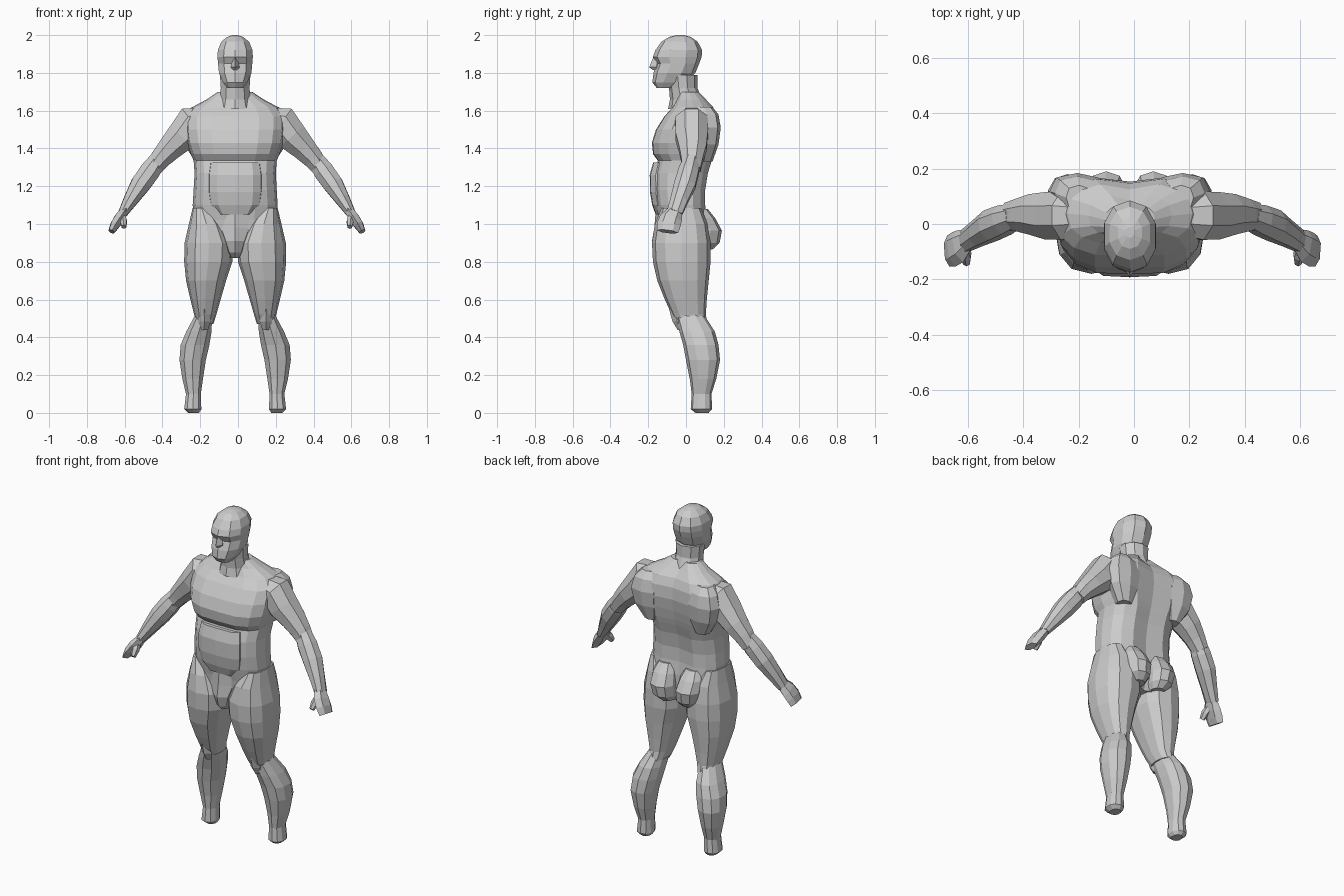
import bpy, bmesh, math
from mathutils import Vector

CX = -0.015  # body centre line

skin = bpy.data.materials.new("plain_grey")
skin.diffuse_color = (0.6, 0.6, 0.6, 1)


def skin_rings(name, rings):
    """Bridge equal rings of points and close both ends."""
    bm = bmesh.new()
    loops = [[bm.verts.new(p) for p in r] for r in rings]
    n = len(loops[0])
    for a, b in zip(loops, loops[1:]):
        for i in range(n):
            j = (i + 1) % n
            bm.faces.new((a[i], a[j], b[j], b[i]))
    bm.faces.new(loops[0])
    bm.faces.new(loops[-1])
    bmesh.ops.recalc_face_normals(bm, faces=bm.faces)
    me = bpy.data.meshes.new(name)
    bm.to_mesh(me)
    bm.free()
    me.materials.append(skin)
    ob = bpy.data.objects.new(name, me)
    bpy.context.collection.objects.link(ob)
    return ob


def sgnpow(v, p):
    return math.copysign(abs(v) ** p, v)


def column(name, rows, n=12, p=1.0, groove=0.0, crease=0.0, cx=CX, s=1):
    """Upright loft. Row: z, x min, x max, y front, y back."""
    rings = []
    for z, x0, x1, yf, yb in rows:
        ring = []
        for i in range(n):
            a = 2 * math.pi * i / n - math.pi / 2
            c, d = sgnpow(math.cos(a), p), sgnpow(math.sin(a), p)
            x = (x0 + x1) / 2 + c * (x1 - x0) / 2
            y = (yf + yb) / 2 + d * (yb - yf) / 2
            if i == n // 2:
                y -= groove
            if i == 0:
                y += crease
            ring.append((cx + s * x, y, z))
        rings.append(ring)
    return skin_rings(name, rings)


def centred(rows):
    return [(z, -w, w, f, b) for z, w, f, b in rows]


def limb(name, rows, n=8, cx=-0.006, s=1):
    """Loft along a path. Row: x, y, z, radius across, radius in depth."""
    pts = [Vector(r[:3]) for r in rows]
    rings = []
    for k, r in enumerate(rows):
        t = (pts[min(k + 1, len(pts) - 1)] - pts[max(k - 1, 0)]).normalized()
        u = t.cross(Vector((0, 1, 0))).normalized()
        v = u.cross(t)
        ring = []
        for i in range(n):
            a = 2 * math.pi * (i + 0.5) / n
            q = pts[k] + (u * r[3] * math.cos(a) + v * r[4] * math.sin(a)) * 1.05
            ring.append((cx + s * q.x, q.y, q.z))
        rings.append(ring)
    return skin_rings(name, rings)


# Torso with chest shelf and spine groove
column("torso", centred([
    (0.86, 0.10, -0.10, 0.09), (0.93, 0.20, -0.14, 0.12),
    (1.02, 0.215, -0.15, 0.12), (1.10, 0.225, -0.165, 0.11),
    (1.18, 0.22, -0.175, 0.11), (1.27, 0.215, -0.175, 0.125),
    (1.335, 0.22, -0.155, 0.145), (1.37, 0.235, -0.18, 0.155),
    (1.43, 0.255, -0.187, 0.168), (1.50, 0.265, -0.165, 0.178),
    (1.57, 0.265, -0.12, 0.172), (1.62, 0.225, -0.075, 0.15),
    (1.66, 0.15, -0.05, 0.11), (1.70, 0.09, -0.04, 0.07),
]), n=16, p=0.78, groove=0.025, crease=0.006)

# Belly panel
column("abdomen", centred([
    (1.05, 0.10, -0.165, 0), (1.10, 0.14, -0.183, 0), (1.17, 0.15, -0.195, 0),
    (1.26, 0.15, -0.196, 0), (1.325, 0.14, -0.178, 0),
]), n=12, p=0.65, crease=0.004)

# Groin wedge
column("groin", centred([
    (0.82, 0.025, -0.13, 0.0), (0.85, 0.045, -0.165, 0.03), (0.91, 0.07, -0.18, 0.05),
    (0.98, 0.105, -0.168, 0.05), (1.07, 0.17, -0.16, 0.05),
]), n=8)

# Neck
column("neck", centred([
    (1.61, 0.10, -0.095, 0.11), (1.66, 0.085, -0.085, 0.085),
    (1.72, 0.08, -0.09, 0.06), (1.79, 0.085, -0.10, 0.06),
]), n=10)

# Head with recessed eye line
column("head", centred([
    (1.72, 0.045, -0.155, -0.06), (1.75, 0.068, -0.178, 0.0),
    (1.80, 0.09, -0.172, 0.05), (1.85, 0.095, -0.155, 0.07),
    (1.885, 0.098, -0.175, 0.083), (1.92, 0.096, -0.162, 0.085),
    (1.965, 0.077, -0.13, 0.062), (1.99, 0.045, -0.09, 0.025),
    (2.0, 0.015, -0.05, -0.01),
]), n=10, p=0.9)

# Nose
column("nose", centred([
    (1.815, 0.02, -0.175, -0.12), (1.83, 0.023, -0.195, -0.12),
    (1.885, 0.011, -0.173, -0.12),
]), n=4)

for side, s in (("left", 1), ("right", -1)):
    # Thigh, rising to the hip crest
    column(side + "_thigh", [
        (0.47, 0.115, 0.21, -0.045, 0.115), (0.52, 0.10, 0.217, -0.075, 0.105),
        (0.60, 0.077, 0.237, -0.112, 0.11), (0.70, 0.048, 0.26, -0.152, 0.12),
        (0.80, 0.015, 0.27, -0.175, 0.13), (0.90, 0.01, 0.268, -0.18, 0.13),
        (1.0, 0.06, 0.245, -0.165, 0.115), (1.085, 0.13, 0.225, -0.13, 0.08),
    ], n=12, p=0.85, s=s)
    # Lower leg ending at the ankle stump
    column(side + "_calf", [
        (0.0, 0.19, 0.25, 0.05, 0.12), (0.02, 0.177, 0.272, 0.025, 0.138),
        (0.10, 0.18, 0.262, 0.03, 0.135), (0.18, 0.168, 0.282, 0.02, 0.16),
        (0.28, 0.152, 0.298, 0.0, 0.18), (0.36, 0.133, 0.292, -0.015, 0.172),
        (0.43, 0.122, 0.262, -0.035, 0.153), (0.52, 0.12, 0.213, -0.055, 0.095),
    ], n=10, p=0.88, s=s)
    # Kneecap
    column(side + "_knee", [
        (0.44, 0.14, 0.19, -0.045, 0.03), (0.485, 0.125, 0.20, -0.072, 0.03),
        (0.55, 0.13, 0.20, -0.09, 0.03),
    ], n=6, s=s)
    # Buttock
    column(side + "_buttock", [
        (0.865, 0.03, 0.11, 0.02, 0.14), (0.90, 0.012, 0.145, 0.0, 0.178),
        (0.965, 0.01, 0.16, 0.0, 0.19), (1.03, 0.02, 0.16, 0.0, 0.155),
        (1.08, 0.04, 0.14, 0.0, 0.115),
    ], n=10, p=0.85, s=s)
    # Shoulder blade
    column(side + "_shoulder_blade", [
        (1.33, 0.13, 0.21, 0.05, 0.14), (1.42, 0.10, 0.27, 0.05, 0.172),
        (1.51, 0.09, 0.29, 0.05, 0.184), (1.58, 0.11, 0.27, 0.05, 0.172),
        (1.62, 0.14, 0.23, 0.05, 0.14),
    ], n=8, p=0.8, s=s)
    # Upper arm with deltoid
    limb(side + "_upper_arm", [
        (0.17, 0.03, 1.56, 0.06, 0.07), (0.235, 0.03, 1.54, 0.092, 0.09),
        (0.29, 0.03, 1.465, 0.085, 0.088), (0.355, 0.035, 1.40, 0.068, 0.075),
        (0.405, 0.032, 1.345, 0.056, 0.06), (0.445, 0.028, 1.29, 0.045, 0.05),
    ], s=s)
    # Forearm
    limb(side + "_forearm", [
        (0.42, 0.03, 1.34, 0.045, 0.045), (0.46, 0.015, 1.28, 0.056, 0.055),
        (0.51, -0.005, 1.21, 0.054, 0.058), (0.56, -0.035, 1.13, 0.04, 0.048),
        (0.602, -0.06, 1.06, 0.026, 0.042),
    ], s=s)
    # Hand and thumb
    limb(side + "_hand", [
        (0.595, -0.057, 1.07, 0.024, 0.04), (0.622, -0.08, 1.03, 0.03, 0.058),
        (0.645, -0.092, 0.995, 0.027, 0.06), (0.664, -0.098, 0.96, 0.018, 0.054),
    ], n=6, s=s)
    limb(side + "_thumb", [
        (0.61, -0.08, 1.05, 0.02, 0.025), (0.60, -0.115, 1.015, 0.02, 0.024),
        (0.598, -0.14, 0.985, 0.013, 0.016),
    ], n=6, s=s)
